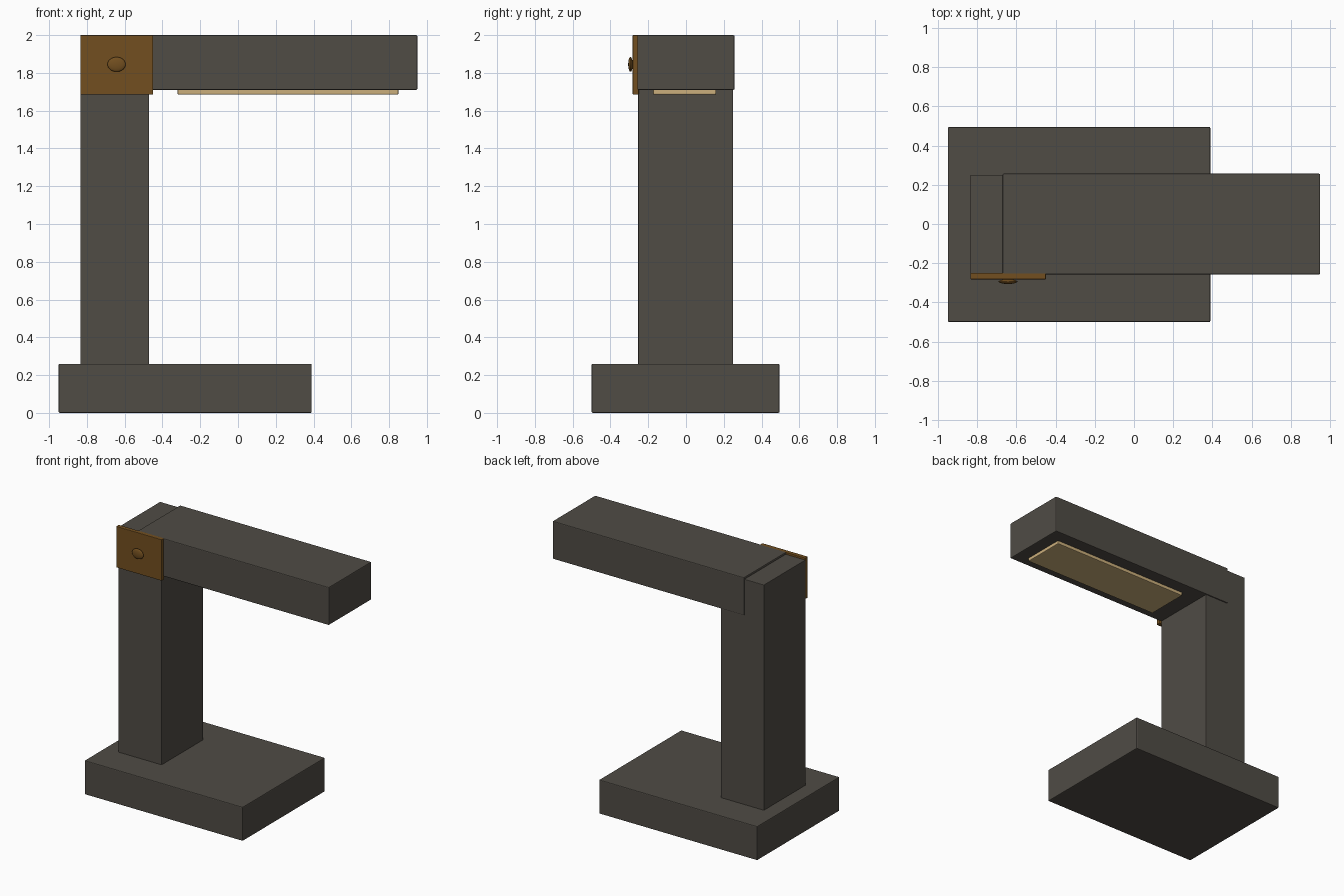
import bpy

if "Cube" in bpy.data.objects:
    bpy.data.objects.remove(bpy.data.objects["Cube"], do_unlink=True)


def material(name, rgb):
    mat = bpy.data.materials.new(name)
    mat.use_nodes = True
    mat.diffuse_color = (*rgb, 1)
    mat.node_tree.nodes["Principled BSDF"].inputs["Base Color"].default_value = (*rgb, 1)
    return mat


charcoal = material("charcoal", (0.08, 0.072, 0.06))
brass = material("brass", (0.17, 0.078, 0.014))
warm_glow = material("warm_cream", (0.60, 0.43, 0.20))


def box(name, x, y, z, mat, bevel=0.006):
    """Bevelled box from (min, max) ranges."""
    spans = (x, y, z)
    bpy.ops.mesh.primitive_cube_add(size=1, location=[(a + b) / 2 for a, b in spans])
    ob = bpy.context.object
    ob.name = name
    ob.scale = [b - a for a, b in spans]
    bpy.ops.object.transform_apply(location=False, rotation=False, scale=True)
    ob.data.materials.append(mat)
    mod = ob.modifiers.new("soft_edges", "BEVEL")
    mod.width = bevel
    mod.segments = 2
    return ob


# Lamp body: foot, upright post and overhanging arm
box("base", (-0.95, 0.39), (-0.5, 0.495), (0, 0.26), charcoal)
box("post", (-0.835, -0.47), (-0.253, 0.25), (0.24, 1.985), charcoal, 0.003)
box("arm", (-0.67, 0.95), (-0.258, 0.257), (1.71, 2.0), charcoal)

# Light panel under the arm
box("light_panel", (-0.32, 0.85), (-0.175, 0.16), (1.685, 1.72), warm_glow)

# Joint cover plate with a flattened button
box("joint_plate", (-0.835, -0.45), (-0.282, -0.25), (1.685, 2.0), brass, 0.003)
bpy.ops.mesh.primitive_uv_sphere_add(segments=32, ring_count=16, radius=1,
                                     location=(-0.643, -0.294, 1.845))
button = bpy.context.object
button.name = "button"
button.scale = (0.048, 0.012, 0.039)
bpy.ops.object.transform_apply(location=False, rotation=False, scale=True)
button.data.materials.append(brass)
bpy.ops.object.shade_smooth_by_angle()
